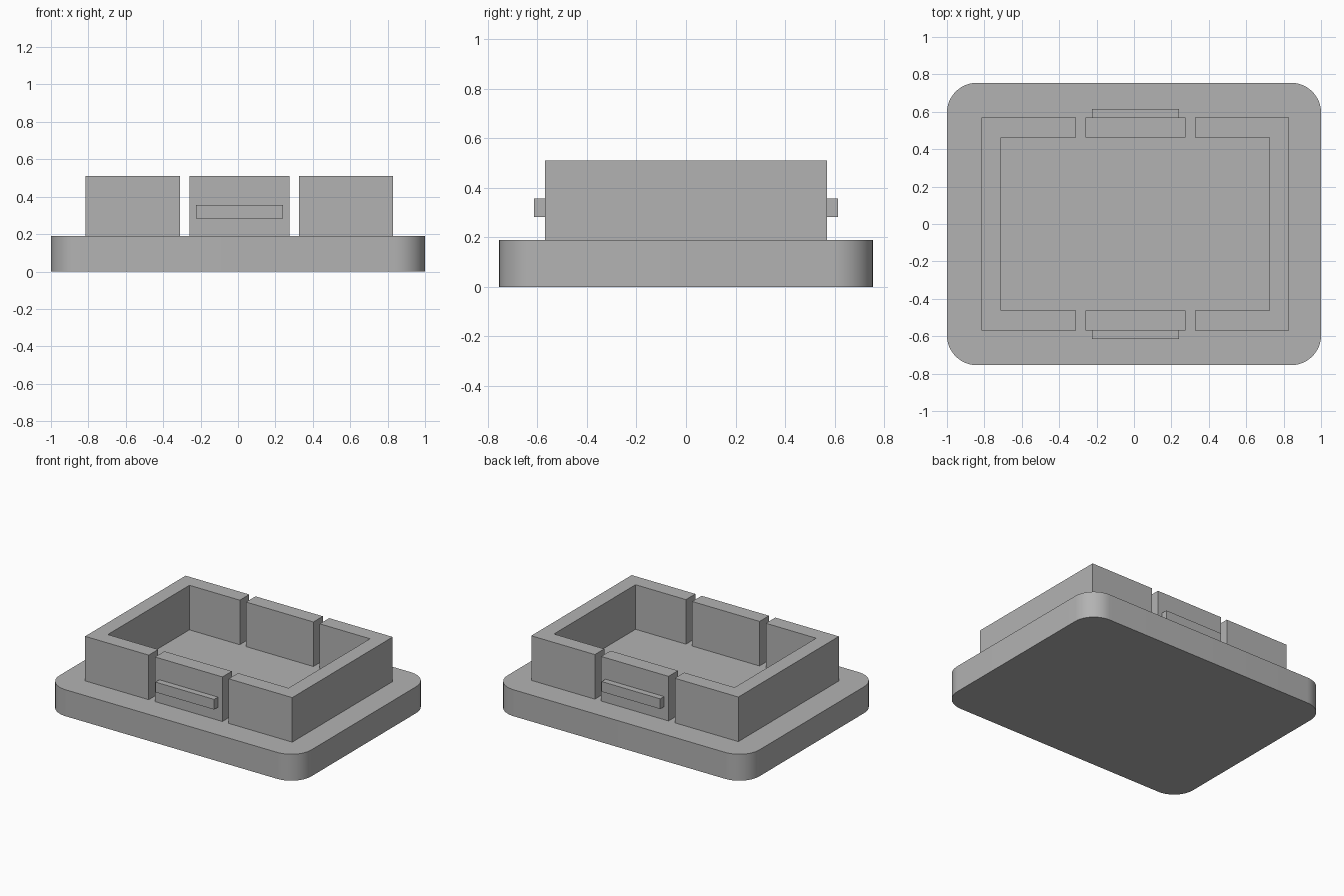
import bpy, bmesh, math

cube = bpy.data.objects.get("Cube")
if cube:
    bpy.data.objects.remove(cube, do_unlink=True)

grey = bpy.data.materials.new("plain grey")
grey.use_nodes = True
colour = (0.45, 0.45, 0.45, 1)
grey.diffuse_color = colour
grey.node_tree.nodes["Principled BSDF"].inputs["Base Color"].default_value = colour

FLOOR, TOP = 0.19, 0.51
OUT_Y, IN_Y = 0.57, 0.463


def extrude(name, outline, z0, z1):
    """Extrude a flat outline from z0 up to z1."""
    bm = bmesh.new()
    face = bm.faces.new([bm.verts.new((x, y, z0)) for x, y in outline])
    result = bmesh.ops.extrude_face_region(bm, geom=[face])
    for v in result["geom"]:
        if isinstance(v, bmesh.types.BMVert):
            v.co.z = z1
    bmesh.ops.recalc_face_normals(bm, faces=bm.faces)
    mesh = bpy.data.meshes.new(name)
    bm.to_mesh(mesh)
    bm.free()
    mesh.materials.append(grey)
    obj = bpy.data.objects.new(name, mesh)
    bpy.context.collection.objects.link(obj)
    return obj


def smooth(obj):
    bpy.ops.object.select_all(action="DESELECT")
    obj.select_set(True)
    bpy.context.view_layer.objects.active = obj
    bpy.ops.object.shade_smooth_by_angle(angle=math.radians(30))


def box(name, x0, x1, y0, y1, z0, z1):
    return extrude(name, [(x0, y0), (x1, y0), (x1, y1), (x0, y1)], z0, z1)


def arc(cx, cy, r, start, sweep, steps):
    return [(cx + r * math.cos(math.radians(start + sweep * i / steps)),
             cy + r * math.sin(math.radians(start + sweep * i / steps)))
            for i in range(steps + 1)]


# Rounded base slab
radius, half_x, half_y = 0.16, 1.0, 0.755
outline = []
for k, (sx, sy) in enumerate([(1, 1), (-1, 1), (-1, -1), (1, -1)]):
    outline += arc(sx * (half_x - radius), sy * (half_y - radius),
                   radius, 90 * k, 90, 12)
smooth(extrude("base", outline, 0, FLOOR))

# Nearly flush round inlay in the floor
smooth(extrude("floor_inlay", arc(0.01, 0.003, 0.393, 0, 360, 48)[:-1],
               FLOOR - 0.05, FLOOR + 0.0005))

# End walls that wrap round the corners
for name, outer, inner, end in [("right_end_wall", -0.815, -0.71, -0.31),
                                ("left_end_wall", 0.83, 0.725, 0.325)]:
    extrude(name, [(end, -OUT_Y), (outer, -OUT_Y), (outer, OUT_Y), (end, OUT_Y),
                   (end, IN_Y), (inner, IN_Y), (inner, -IN_Y), (end, -IN_Y)],
            FLOOR, TOP)

# Clip panels with catch ridges, front and back
for name, s in [("front", -1), ("back", 1)]:
    box(name + "_clip_panel", -0.26, 0.275, s * IN_Y, s * OUT_Y, FLOOR, TOP)
    box(name + "_catch_ridge", -0.225, 0.24, s * OUT_Y, s * 0.614, 0.283, 0.356)
